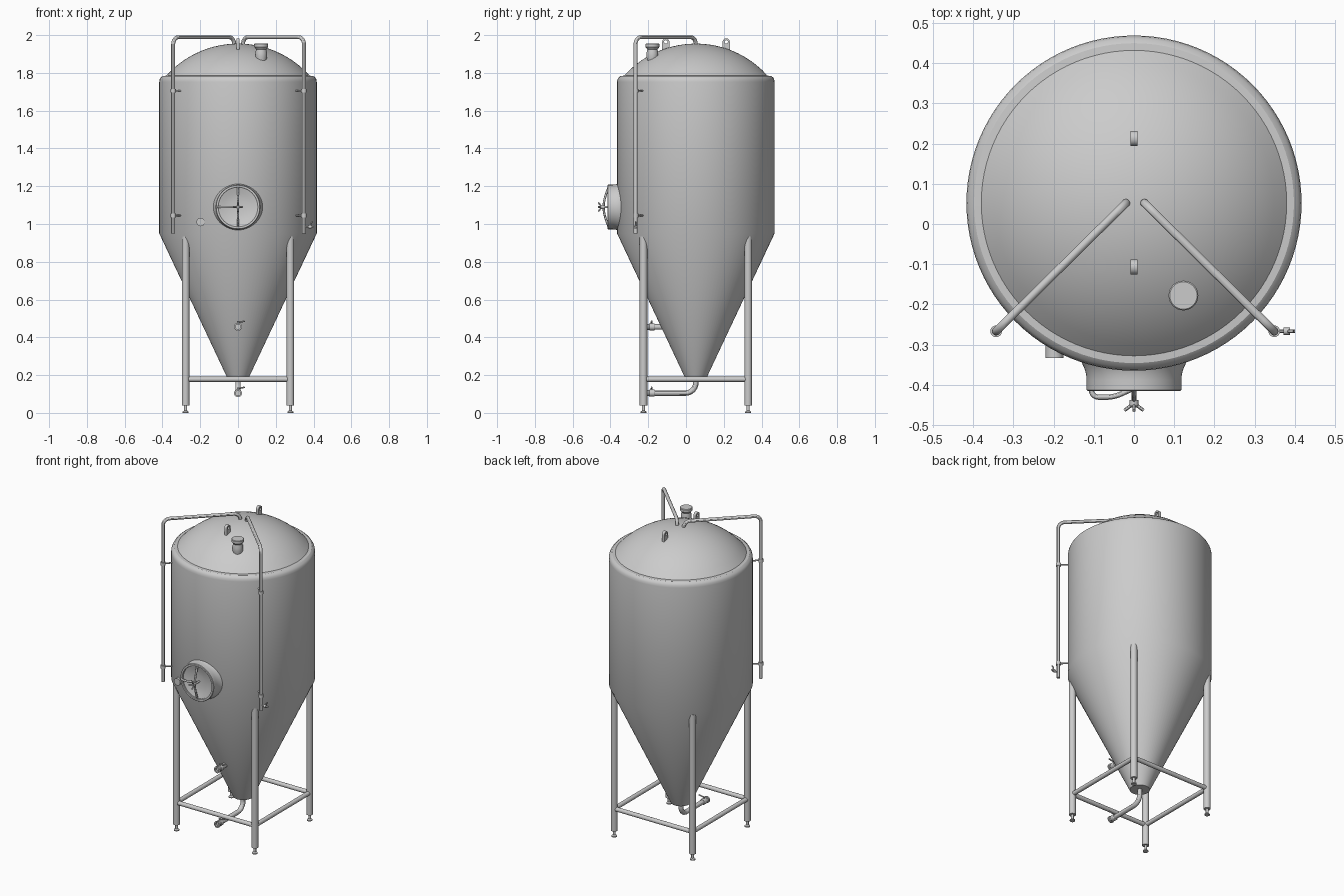
import bpy, bmesh, math
from mathutils import Vector, Matrix

if "Cube" in bpy.data.objects:
    bpy.data.objects.remove(bpy.data.objects["Cube"])

CY = 0.052   # y of the tank axis
R = 0.417    # tank radius


def add_mesh(name, bm):
    bmesh.ops.recalc_face_normals(bm, faces=bm.faces[:])
    me = bpy.data.meshes.new(name)
    bm.to_mesh(me)
    bm.free()
    ob = bpy.data.objects.new(name, me)
    bpy.context.collection.objects.link(ob)
    return ob


def lathe(name, profile, loc=(0, 0, 0), axis=(0, 0, 1), steps=32):
    """Revolve (radius, height) points around an axis starting at loc."""
    bm = bmesh.new()
    vs = [bm.verts.new((r, 0, h)) for r, h in profile]
    es = [bm.edges.new(p) for p in zip(vs, vs[1:])]
    bmesh.ops.spin(bm, geom=vs + es, cent=(0, 0, 0), axis=(0, 0, 1),
                   angle=2 * math.pi, steps=steps)
    bmesh.ops.remove_doubles(bm, verts=bm.verts[:], dist=1e-5)
    rot = Vector(axis).to_track_quat('Z', 'Y').to_matrix().to_4x4()
    bm.transform(Matrix.Translation(loc) @ rot)
    return add_mesh(name, bm)


def rod(name, a, b, r, steps=20):
    a, b = Vector(a), Vector(b)
    h = (b - a).length
    return lathe(name, [(0, 0), (r, 0), (r, h), (0, h)], a, b - a, steps)


def tube(name, pts, r, bend=0.0):
    """Round pipe through points, corners rounded by bend."""
    pts = [Vector(p) for p in pts]
    path = [pts[0]]
    for p, c, n in zip(pts, pts[1:], pts[2:]):
        a, b = c + (p - c).normalized() * bend, c + (n - c).normalized() * bend
        ka, kb = a.lerp(c, 0.55), b.lerp(c, 0.55)
        for i in range(9):
            t = i / 8
            u = 1 - t
            path.append(a * u**3 + ka * 3 * u * u * t + kb * 3 * u * t * t + b * t**3)
    path.append(pts[-1])
    cu = bpy.data.curves.new(name, 'CURVE')
    cu.dimensions = '3D'
    cu.bevel_depth, cu.bevel_resolution, cu.use_fill_caps = r, 4, True
    sp = cu.splines.new('POLY')
    sp.points.add(len(path) - 1)
    for q, p in zip(sp.points, path):
        q.co = (*p, 1)
    ob = bpy.data.objects.new(name, cu)
    bpy.context.collection.objects.link(ob)
    bpy.ops.object.select_all(action='DESELECT')
    ob.select_set(True)
    bpy.context.view_layer.objects.active = ob
    bpy.ops.object.convert(target='MESH')
    return ob


# Tank: cone, cylinder, rolled shoulder and spherical dome
SR = 0.51
dome_z = lambda r: 1.955 - SR + math.sqrt(SR * SR - r * r)
prof = [(0, 0.188), (0.058, 0.188), (R, 0.95), (R, 1.752), (0.415, 1.765),
        (0.409, 1.776), (0.398, 1.784), (0.38, dome_z(0.38))]
prof += [(0.38 * (1 - i / 12), dome_z(0.38 * (1 - i / 12))) for i in range(1, 13)]
lathe("tank_body", prof, (0, CY, 0), steps=96)

# Legs, feet and cross bars
L = 0.277
for sx in (-1, 1):
    for sy in (-1, 1):
        x, y = sx * L, CY + sy * L
        rod("leg", (x, y, 0.04), (x, y, 0.935), 0.02, 24)
        lathe("foot", [(0, 0), (0.016, 0), (0.016, 0.006), (0.008, 0.012),
                       (0.008, 0.045), (0, 0.045)], (x, y, 0), steps=20)
for s in (-1, 1):
    rod("cross_bar", (-L, CY + s * L, 0.178), (L, CY + s * L, 0.178), 0.0135)
    rod("side_bar", (s * L, CY - L, 0.178), (s * L, CY + L, 0.178), 0.0135)

# Two service pipes with clamps and standoffs
PY = -0.267
for name, px, ex in (("left", -0.343, -0.02), ("right", 0.349, 0.026)):
    tube(name + "_pipe", [(px, PY, 0.95), (px, PY, 1.989), (ex, CY, 1.989),
                          (ex, CY, 1.94)], 0.0105, 0.038)
    inward = (Vector((0, CY, 0)) - Vector((px, PY, 0))).normalized()
    for z in (1.705, 1.045):
        p = Vector((px, PY, z))
        rod("pipe_clamp", p - Vector((0, 0, 0.01)), p + Vector((0, 0, 0.01)), 0.0145)
        rod("clamp_standoff", p, p + inward * 0.065, 0.0045, 12)

# Small valve on the right pipe
rod("pipe_valve_stem", (0.349, PY, 0.985), (0.4, PY, 0.985), 0.0045, 12)
rod("pipe_valve_body", (0.372, PY, 0.985), (0.388, PY, 0.985), 0.009, 16)
tube("pipe_valve_lever", [(0.384, PY, 0.985), (0.388, PY, 1.008),
                          (0.397, PY, 1.012)], 0.004, 0.004)

# Manway: flared neck, flange ring and dished door
MZ = 1.09
lathe("manway_frame", [(0.14, -0.33), (0.13, -0.345), (0.123, -0.36), (0.119, -0.375),
                       (0.118, -0.388), (0.118, -0.413), (0.115, -0.416),
                       (0.105, -0.416), (0.102, -0.413), (0.102, -0.38)][::-1]
      and [(r, -y) for r, y in [(0.14, -0.33), (0.13, -0.345), (0.123, -0.36),
                                (0.119, -0.375), (0.118, -0.388), (0.118, -0.413),
                                (0.115, -0.416), (0.105, -0.416), (0.102, -0.413),
                                (0.102, -0.38)]], (0, 0, MZ), (0, -1, 0), 64)
lathe("manway_door", [(0, 0.392), (0.04, 0.394), (0.075, 0.399), (0.095, 0.406),
                      (0.104, 0.408)], (0, 0, MZ), (0, -1, 0), 64)
# Yoke bar bowed across the door
tube("yoke_bar", [(0, -0.41 - 0.026 * math.cos(t * math.pi / 16),
                   MZ + 0.104 * t / 8) for t in range(-8, 9)], 0.006, 0.004)
tube("door_arm", [(-0.106, -0.405, MZ), (-0.106, -0.431, MZ), (-0.05, -0.431, MZ),
                  (-0.008, -0.412, MZ)], 0.0065, 0.018)
# Clamping screw with four-spoke hand nut
rod("door_screw", (0, -0.385, MZ), (0, -0.457, MZ), 0.006, 16)
rod("hand_nut_hub", (0, -0.438, MZ), (0, -0.453, MZ), 0.011, 20)
for dx, dz in ((1, 0), (-1, 0), (0, 1), (0, -1)):
    rod("hand_nut_spoke", (0, -0.446, MZ),
        (dx * 0.024, -0.464, MZ + dz * 0.024), 0.0042, 12)

# Sample port on the front left
rod("sample_port", (-0.198, -0.28, 1.01), (-0.198, -0.333, 1.01), 0.022, 32)

# Dome port with ferrule cap
lathe("dome_port", [(0, 1.86), (0.026, 1.86), (0.031, 1.885), (0.031, 1.905),
                    (0.027, 1.925), (0.037, 1.937), (0.037, 1.952), (0.034, 1.955),
                    (0, 1.955)], (0.123, -0.178, 0))

# Lifting lugs: round-topped plates with an eye
for y in (0.213, -0.107):
    bm = bmesh.new()
    n = 24
    rings = []
    for x in (-0.009, 0.009):
        outer, inner = [], []
        for i in range(n):
            a = 2 * math.pi * i / n
            c, s = math.cos(a), math.sin(a)
            low = s < -1e-6
            oy = 0.019 * (math.copysign(1, c) if low and abs(c) > 0.7 else
                          (c / 0.7071 if low else c))
            oz = -0.05 if low and abs(c) <= 0.7072 else 0.019 * s
            outer.append(bm.verts.new((x, y + oy, 1.964 + oz)))
            inner.append(bm.verts.new((x, y + 0.009 * c, 1.964 + 0.009 * s)))
        rings.append((outer, inner))
    (o1, i1), (o2, i2) = rings
    for i in range(n):
        j = (i + 1) % n
        for a, b in ((o1, o2), (i1, i2), (o1, i1), (o2, i2)):
            bm.faces.new((a[i], a[j], b[j], b[i]))
    add_mesh("lifting_lug", bm)

# Cone outlet and bottom drain, each ending in a clamped valve
rod("cone_outlet", (0, -0.10, 0.455), (0, -0.2, 0.455), 0.0145, 24)
tube("drain_pipe", [(0, CY, 0.2), (0, CY, 0.105), (0, -0.2, 0.105)], 0.0145, 0.055)
for z in (0.455, 0.105):
    lathe("valve_body", [(0, 0.165), (0.016, 0.165), (0.019, 0.17), (0.019, 0.192),
                         (0.016, 0.196), (0.016, 0.203), (0.021, 0.205),
                         (0.021, 0.213), (0.013, 0.213), (0.013, 0.19), (0, 0.19)],
          (0, 0, z), (0, -1, 0), 24)
    rod("valve_stem", (0, -0.182, z), (0, -0.182, z + 0.028), 0.005, 12)
    tube("valve_lever", [(-0.006, -0.182, z + 0.026), (0.012, -0.182, z + 0.026),
                         (0.036, -0.182, z + 0.031)], 0.0042, 0.006)

# Smooth shading with sharp edges kept
bpy.ops.object.select_all(action='SELECT')
bpy.context.view_layer.objects.active = bpy.data.objects["tank_body"]
bpy.ops.object.shade_smooth_by_angle(angle=math.radians(30))
